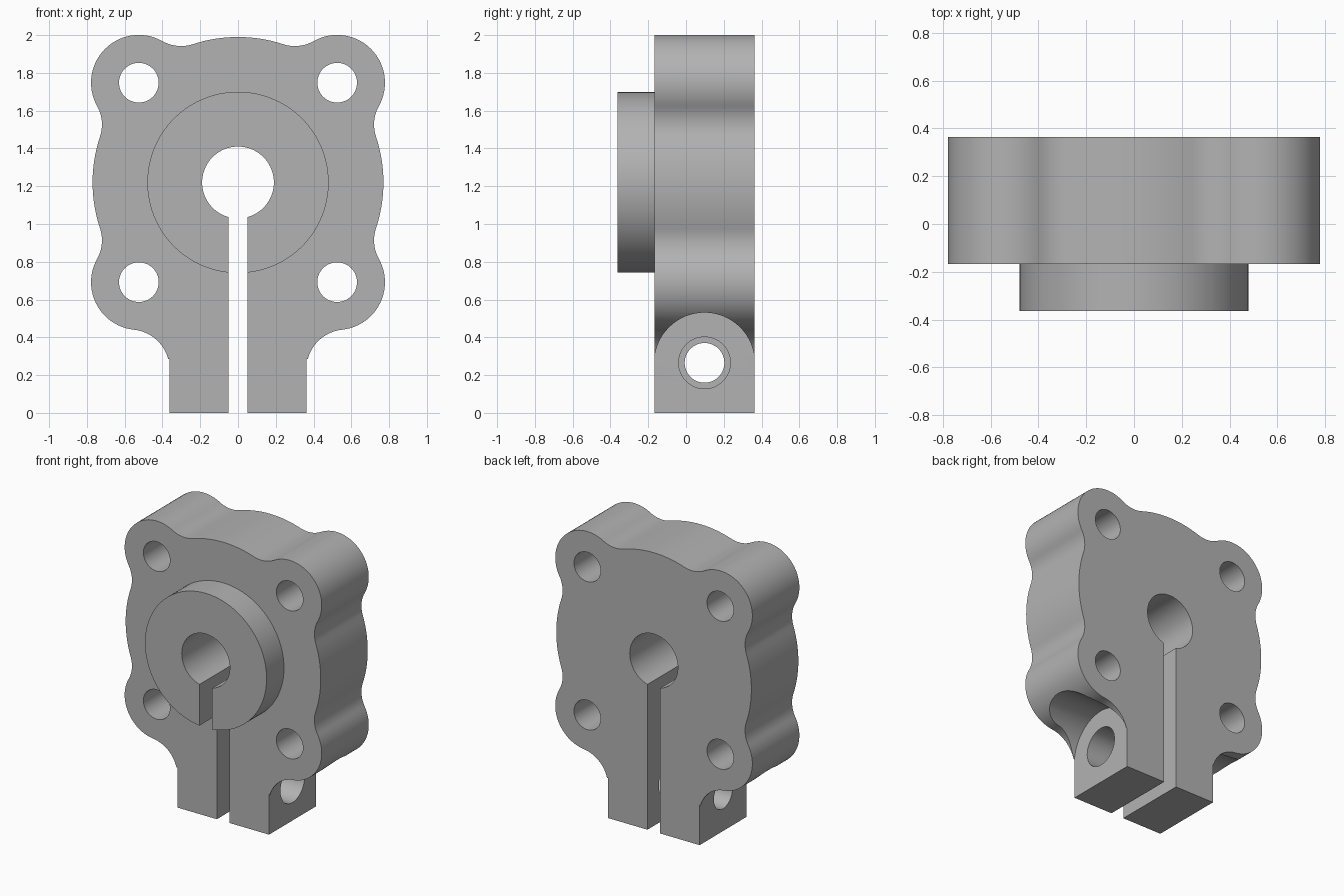
import bpy, bmesh
from math import sin, cos, atan2, hypot, sqrt, pi, radians, ceil
from mathutils import Matrix, Vector

if "Cube" in bpy.data.objects:
    bpy.data.objects.remove(bpy.data.objects["Cube"])

grey = bpy.data.materials.new("machined_grey")
grey.use_nodes = True
COLOUR = (0.45, 0.45, 0.45, 1)
grey.diffuse_color = COLOUR
grey.node_tree.nodes["Principled BSDF"].inputs["Base Color"].default_value = COLOUR

# Main dimensions
FRONT, BACK, BOSS_FRONT = -0.167, 0.363, -0.363
CENTRE = Vector((0, 1.22))
DISC_R, BOSS_R, BORE_R = 0.77, 0.48, 0.19
LOBE_X, LOBE_DZ, LOBE_R, HOLE_R = 0.525, 0.528, 0.253, 0.105
BLEND_R, SLOT, LUG_X = 0.2, 0.05, 0.362
LUG_Y, LUG_Z, ARCH_R = (FRONT + BACK) / 2, 0.265, 0.266


def arc(centre, r, a, b, step=5):
    """Points on an arc from angle a to angle b, in radians."""
    n = max(2, ceil(abs(b - a) / radians(step)))
    return [Vector((centre[0] + r * cos(a + (b - a) * i / n),
                    centre[1] + r * sin(a + (b - a) * i / n))) for i in range(n + 1)]


def angle(p, q):
    return atan2(q[1] - p[1], q[0] - p[0])


def prism(name, half, y0, y1):
    """Mirror a half profile in x and extrude it along y."""
    loop = half + [Vector((-p.x, p.y)) for p in reversed(half)]
    clean = []
    for p in loop:
        if not clean or (p - clean[-1]).length > 1e-4:
            clean.append(p)
    if (clean[0] - clean[-1]).length < 1e-4:
        clean.pop()
    bm = bmesh.new()
    face = bm.faces.new([bm.verts.new((p.x, y0, p.y)) for p in clean])
    ext = bmesh.ops.extrude_face_region(bm, geom=[face])
    bmesh.ops.translate(bm, vec=(0, y1 - y0, 0),
                        verts=[g for g in ext["geom"] if isinstance(g, bmesh.types.BMVert)])
    bmesh.ops.recalc_face_normals(bm, faces=bm.faces)
    mesh = bpy.data.meshes.new(name)
    bm.to_mesh(mesh)
    bm.free()
    obj = bpy.data.objects.new(name, mesh)
    bpy.context.collection.objects.link(obj)
    mesh.materials.append(grey)
    return obj


def cut(target, start, axis, length, r):
    """Bore a round hole from start along an axis."""
    axis = Vector(axis)
    bm = bmesh.new()
    turn = axis.to_track_quat("Z", "Y").to_matrix().to_4x4()
    bmesh.ops.create_cone(bm, cap_ends=True, segments=64, radius1=r, radius2=r, depth=length,
                          matrix=Matrix.Translation(Vector(start) + axis * length / 2) @ turn)
    mesh = bpy.data.meshes.new("cutter")
    bm.to_mesh(mesh)
    bm.free()
    mesh.materials.append(grey)
    cutter = bpy.data.objects.new("cutter", mesh)
    bpy.context.collection.objects.link(cutter)
    cutter.hide_render = True
    mod = target.modifiers.new("hole", "BOOLEAN")
    mod.operation, mod.solver, mod.object = "DIFFERENCE", "EXACT", cutter
    bpy.context.view_layer.objects.active = target
    bpy.ops.object.modifier_apply(modifier=mod.name)
    bpy.data.objects.remove(cutter)


def slot_and_bore():
    """Right edge of the slot and the bore, from the slot mouth to the bore top."""
    a = atan2(-sqrt(BORE_R ** 2 - SLOT ** 2), SLOT)
    return arc(CENTRE, BORE_R, a, pi / 2)


# Blend circle touching both the centre disc and a corner lobe, on the lobe's upper side
lobe = Vector((LOBE_X, LOBE_DZ))
d, big, small = lobe.length, DISC_R + BLEND_R, LOBE_R + BLEND_R
along = (d * d + big * big - small * small) / (2 * d)
off = sqrt(big * big - along * along)
u = lobe / d
top_blend = u * along + Vector((-u.y, u.x)) * off
side_blend = u * along - Vector((-u.y, u.x)) * off
zero = Vector((0, 0))

# One quarter of the wavy outline, from the disc top to the disc side
t_in, t_out = angle(top_blend, zero), angle(top_blend, lobe)
s_in, s_out = angle(side_blend, lobe), angle(side_blend, zero)
s_out = s_out if s_out > 0 else s_out + 2 * pi
s_in = s_in if s_in > 0 else s_in + 2 * pi
quarter = (arc(zero, DISC_R, pi / 2, angle(zero, top_blend), 3)
           + arc(top_blend, BLEND_R, t_in, t_out)
           + arc(lobe, LOBE_R, angle(lobe, top_blend), angle(lobe, side_blend))
           + arc(side_blend, BLEND_R, s_in, s_out)
           + arc(zero, DISC_R, angle(zero, side_blend), 0, 3))

# Lower lobe flows into the clamp lug through a concave fillet
low = Vector((LOBE_X, -LOBE_DZ))
fil_z = 0.23 - CENTRE.y
dz, dx = low.y - fil_z, LUG_X - LOBE_X
fil_r = (dz * dz + dx * dx - LOBE_R ** 2) / (2 * (LOBE_R - dx))
fillet = Vector((LUG_X + fil_r, fil_z))
mirrored = [Vector((p.x, -p.y)) for p in reversed(quarter)]
start = -angle(lobe, side_blend)
cut_at = next(i for i, p in enumerate(mirrored)
              if (p - low).length < LOBE_R + 1e-4)
lower = (mirrored[:cut_at]
         + arc(low, LOBE_R, start, angle(low, fillet))
         + arc(fillet, fil_r, angle(fillet, low), pi))
outline = [p + CENTRE for p in quarter + lower]
outline += [Vector((LUG_X, 0)), Vector((SLOT, 0))]

# Clamp plate with four bolt holes
body = prism("clamp_plate", outline + slot_and_bore(), FRONT, BACK)
for sx in (-1, 1):
    for sz in (-1, 1):
        cut(body, (sx * LOBE_X, FRONT - 0.2, CENTRE.y + sz * LOBE_DZ), (0, 1, 0), 1, HOLE_R)

# Arched seats beside the lugs, and the cross bolt hole (clearance one side, tapped the other)
for sx, r in ((1, 0.137), (-1, 0.105)):
    cut(body, (sx * (LUG_X + 0.0005), LUG_Y, LUG_Z), (sx, 0, 0), 1, ARCH_R)
    cut(body, (0, LUG_Y, LUG_Z), (sx, 0, 0), 1, r)

# Round split boss on the front
boss_edge = arc(CENTRE, BOSS_R, pi / 2, atan2(-sqrt(BOSS_R ** 2 - SLOT ** 2), SLOT), 4)
boss = prism("split_boss", boss_edge + slot_and_bore(), BOSS_FRONT, FRONT)

# Smooth curved walls, keep machined edges crisp
for obj in (body, boss):
    bpy.ops.object.select_all(action="DESELECT")
    obj.select_set(True)
    bpy.context.view_layer.objects.active = obj
    bpy.ops.object.shade_smooth_by_angle(angle=radians(30))
